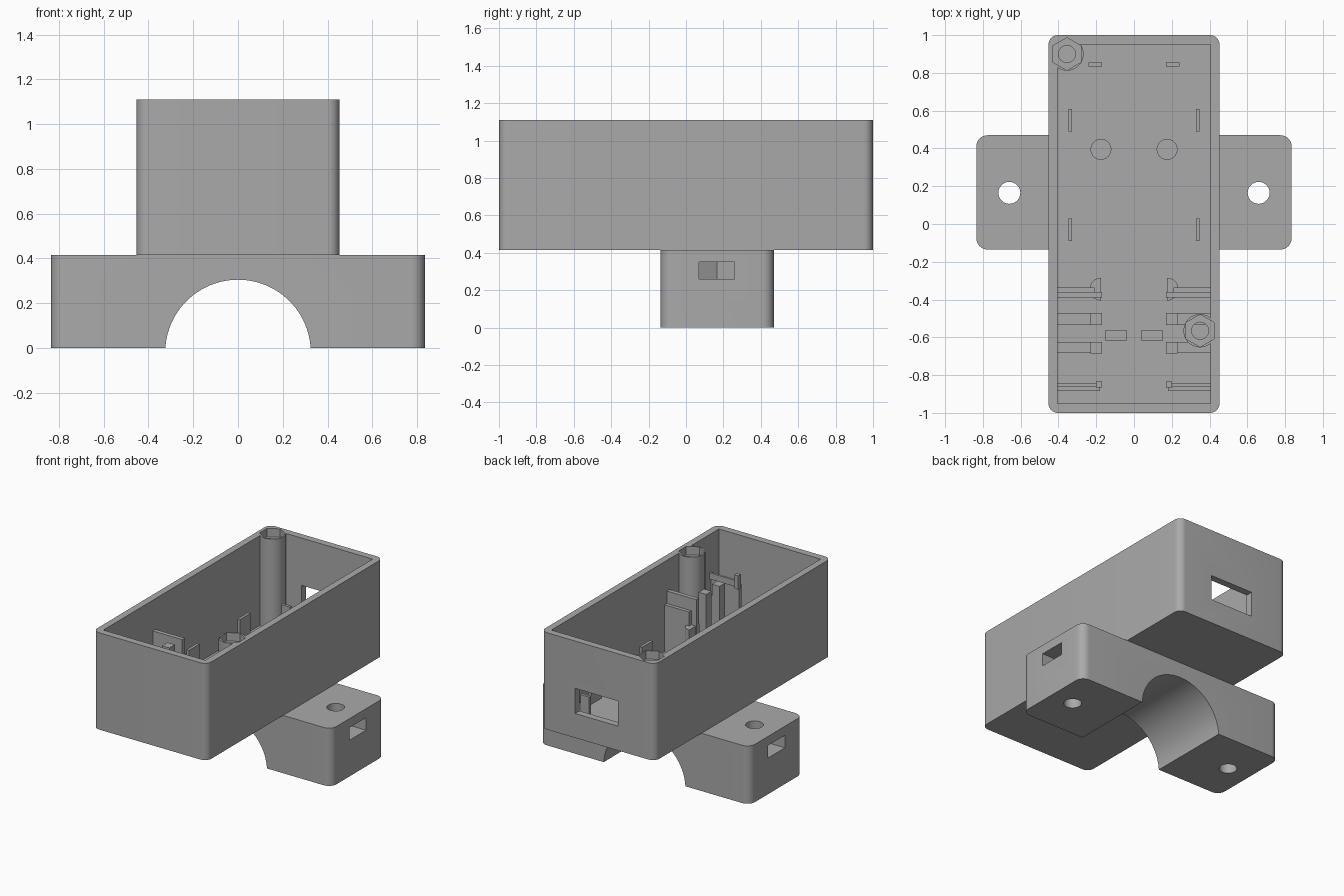
import bpy, bmesh, math
from mathutils import Matrix

cube = bpy.data.objects.get("Cube")
if cube:
    bpy.data.objects.remove(cube, do_unlink=True)

grey = bpy.data.materials.new("plain grey plastic")
grey.use_nodes = True
COLOUR = (0.4, 0.4, 0.4, 1)
grey.diffuse_color = COLOUR
grey.node_tree.nodes["Principled BSDF"].inputs["Base Color"].default_value = COLOUR


def finish(name, bm):
    mesh = bpy.data.meshes.new(name)
    bm.to_mesh(mesh)
    bm.free()
    mesh.materials.append(grey)
    ob = bpy.data.objects.new(name, mesh)
    bpy.context.collection.objects.link(ob)
    return ob


def box(name, x, y, z, radius=0):
    """Box from (min, max) ranges, with optional rounded upright edges."""
    bm = bmesh.new()
    bmesh.ops.create_cube(bm, size=1)
    for v in bm.verts:
        v.co = [r[0] + (c + 0.5) * (r[1] - r[0]) for c, r in zip(v.co, (x, y, z))]
    if radius:
        upright = [e for e in bm.edges if abs(e.verts[0].co.z - e.verts[1].co.z) > 0.01]
        bmesh.ops.bevel(bm, geom=upright, offset=radius, segments=8,
                        profile=0.5, affect='EDGES')
    return finish(name, bm)


def prism(name, x, y, z, radius, sides=48, turn=0):
    """Upright prism or cylinder between the two heights in z."""
    bm = bmesh.new()
    bmesh.ops.create_cone(bm, cap_ends=True, segments=sides, radius1=radius,
                          radius2=radius, depth=z[1] - z[0],
                          matrix=Matrix.Translation((x, y, sum(z) / 2))
                          @ Matrix.Rotation(turn, 4, 'Z'))
    return finish(name, bm)


def combine(ob, other, operation='DIFFERENCE'):
    """Apply a boolean and discard the helper."""
    mod = ob.modifiers.new("join", 'BOOLEAN')
    mod.operation, mod.object, mod.solver = operation, other, 'EXACT'
    bpy.context.view_layer.objects.active = ob
    bpy.ops.object.modifier_apply(modifier=mod.name)
    bpy.data.objects.remove(other, do_unlink=True)


def smooth(ob):
    bpy.ops.object.select_all(action='DESELECT')
    ob.select_set(True)
    bpy.context.view_layer.objects.active = ob
    bpy.ops.object.shade_smooth_by_angle(angle=math.radians(30))


BOTTOM, FLOOR, TOP = 0.415, 0.465, 1.11
SINK = FLOOR - 0.01

# Saddle clamp with a half-round channel, bolt holes and side nut slots
clamp = box("saddle_clamp", (-0.835, 0.835), (-0.135, 0.47), (0, BOTTOM), 0.06)
channel = prism("channel_cutter", 0, 0, (-1, 1), 0.325, 96)
channel.data.transform(Matrix.Translation((0, 0, -0.02)) @ Matrix.Rotation(math.pi / 2, 4, 'X'))
combine(clamp, channel)
for side in (-1, 1):
    combine(clamp, prism("bolt_cutter", side * 0.66, 0.165, (-0.1, 0.6), 0.058))
    combine(clamp, prism("nut_cutter", side * 0.66, 0.165, (0.26, 0.35), 0.11, 6, math.pi / 2))
    combine(clamp, box("slot_cutter", sorted((side * 0.66, side * 0.9)),
                       (0.07, 0.26), (0.26, 0.35)))
smooth(clamp)

# Open case with a window in the back wall
case = box("case", (-0.453, 0.453), (-1, 1), (BOTTOM, TOP), 0.05)
combine(case, box("cavity_cutter", (-0.404, 0.404), (-0.95, 0.95), (FLOOR, 1.3)))
combine(case, box("window_cutter", (-0.16, 0.18), (0.9, 1.1), (0.59, 0.77)))

# Screw posts with hexagonal nut pockets
for x, y in ((-0.355, 0.9), (0.35, -0.565)):
    combine(case, prism("post", x, y, (SINK, TOP), 0.088), 'UNION')
    combine(case, prism("pocket_cutter", x, y, (TOP - 0.06, 1.3), 0.086, 6))
    combine(case, prism("screw_cutter", x, y, (0.7, 1.3), 0.045))
smooth(case)

# Board supports, repeated on both sides
for side, label in ((-1, "right"), (1, "left")):
    def rib(name, x, y, z):
        return box(f"{label}_{name}", sorted((side * x[0], side * x[1])), y, z)

    # Low clips and pegs
    rib("back_clip", (0.17, 0.24), (0.835, 0.855), (SINK, 0.655))
    for place, y in (("rear", 0.55), ("middle", -0.03)):
        rib(place + "_side_clip", (0.328, 0.348), (y - 0.06, y + 0.06), (SINK, 0.655))
    smooth(prism(label + "_peg", side * 0.175, 0.395, (SINK, 0.54), 0.055))
    rib("floor_pad", (0.04, 0.15), (-0.62, -0.56), (SINK, 0.56))

    # Tall plate with a rounded buttress
    rib("tall_plate", (0.17, 0.41), (-0.39, -0.36), (SINK, 0.89))
    rib("plate_ledge", (0.21, 0.41), (-0.36, -0.335), (SINK, 0.8))
    buttress = prism(label + "_buttress", side * 0.175, -0.345, (SINK, 0.7), 0.06, 32)
    combine(buttress, box("trim", sorted((side * 0.175, side * 0.05)), (-0.5, 0), (0, 1)))
    smooth(buttress)

    # Two ribs with upright fingers
    for place, y in (("rear", -0.503), ("front", -0.655)):
        rib(place + "_rib", (0.19, 0.41), (y - 0.028, y + 0.028), (SINK, 0.8))
        rib(place + "_finger", (0.17, 0.23), (y - 0.031, y + 0.031), (SINK, 0.885))

    # End plate, its arm and the catch at the tip
    rib("end_plate", (0.18, 0.41), (-0.885, -0.86), (SINK, 0.8))
    rib("end_arm", (0.18, 0.41), (-0.861, -0.845), (0.79, 0.835))
    rib("end_catch", (0.17, 0.2), (-0.865, -0.835), (0.78, 0.88))
